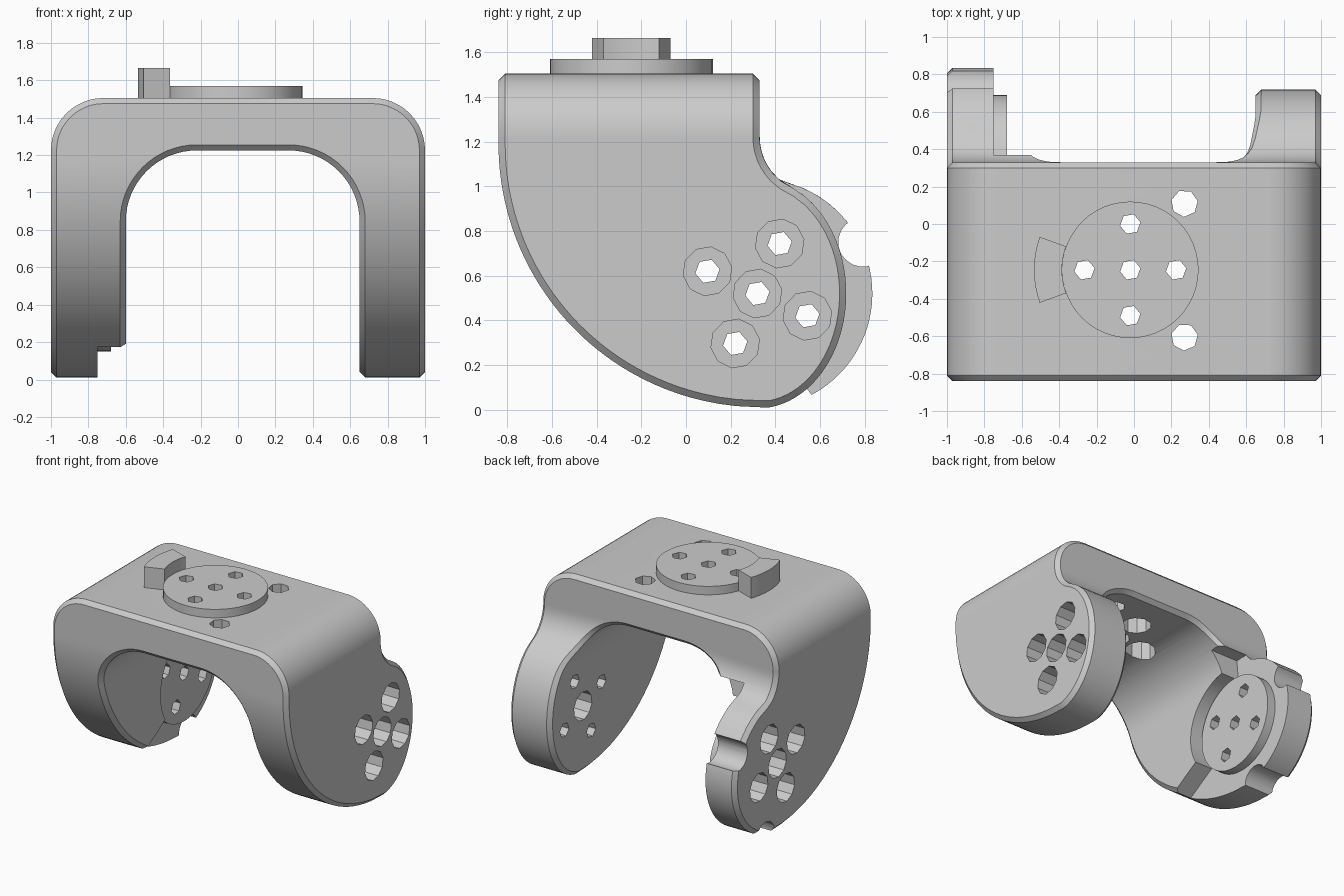
import bpy, bmesh
from math import sin, cos, radians, sqrt
from mathutils import Vector

if "Cube" in bpy.data.objects:
    bpy.data.objects.remove(bpy.data.objects["Cube"])

grey = bpy.data.materials.new("grey_plastic")
grey.use_nodes = True
grey.diffuse_color = (0.6, 0.6, 0.6, 1)
grey.node_tree.nodes["Principled BSDF"].inputs["Base Color"].default_value = (0.6, 0.6, 0.6, 1)

PIVOT = (0.32, 0.52)      # hinge axis in y, z
TILT = -24                # direction of the hinge bolt cross
TOP = 1.505
RIM = 0.515               # hinge rim radius
CH = 0.03                 # chamfer width
ARCH_Z, ARCH_R = 0.845, 0.38
CORNER_R = 0.28


def arc(c, r, a0, a1, n):
    angles = [radians(a0 + (a1 - a0) * i / n) for i in range(n + 1)]
    return [(c[0] + r * cos(a), c[1] + r * sin(a)) for a in angles]


def circle(c, r, n, turn=0):
    return arc(c, r, turn, turn + 360, n)[:-1]


def cross(c, d, turn):
    return [c] + circle(c, d, 4, turn)


def make_object(name, bm):
    bm.normal_update()
    bmesh.ops.recalc_face_normals(bm, faces=bm.faces)
    mesh = bpy.data.meshes.new(name)
    bm.to_mesh(mesh)
    bm.free()
    mesh.materials.append(grey)
    obj = bpy.data.objects.new(name, mesh)
    bpy.context.scene.collection.objects.link(obj)
    return obj


def prism(name, outlines, axis, lo, hi):
    """Extrude one or more flat outlines along an axis."""
    place = {"x": lambda a, b, t: (t, a, b), "z": lambda a, b, t: (a, b, t)}[axis]
    bm = bmesh.new()
    for outline in outlines:
        face = bm.faces.new([bm.verts.new(place(a, b, lo)) for a, b in outline])
        ext = bmesh.ops.extrude_face_region(bm, geom=[face], use_keep_orig=True)
        verts = [v for v in ext["geom"] if isinstance(v, bmesh.types.BMVert)]
        bmesh.ops.translate(bm, verts=verts, vec=Vector(place(0, 0, hi - lo)))
    return make_object(name, bm)


def root(v):
    return sqrt(max(v, 0))


# Side outline as front and back depth at a height, inset by d
def front_y(z, d):
    return 0.34 - root((1.18 - d) ** 2 - max(1.19 - z, 0) ** 2)


def back_y(z, d, reach, join):
    if z > join - d:
        return 0.58 - root((0.25 + d) ** 2 - max(1.22 - z, 0) ** 2)
    b = RIM - d
    return PIVOT[0] + (reach - d) / b * root(b * b - (z - PIVOT[1]) ** 2)


def section(outer, outer_in, inner, inner_in, reach, join, z_shift=0):
    """Chamfered cross-section between an outer and an inner point of the arch."""
    def point(p, d, back):
        z = p[1] + (z_shift if d else 0)
        return (p[0], back_y(z, d, reach, join) if back else front_y(z, d), z)
    order = [(outer_in, 0, 0), (outer, CH, 0), (outer, CH, 1), (outer_in, 0, 1),
             (inner_in, 0, 1), (inner, CH, 1), (inner, CH, 0), (inner_in, 0, 0)]
    return [point(*item) for item in order]


def half_sections(s, inner_x, reach, join):
    """Sections of one leg and its corner, from the tip up; s is the side."""
    rings, steps = [], 28
    for i in range(steps):                         # straight leg
        z = 0.01 + (ARCH_Z - 0.01) * (i / steps) ** 1.5
        shift = CH * (ARCH_Z - z) / (ARCH_Z - 0.01)
        rings.append(section((s, z), (s * (1 - CH), z), (s * inner_x, z),
                             (s * (inner_x + CH), z), reach, join, shift))
    cx = inner_x - ARCH_R
    for i in range(17):                            # inside of the arch
        a = radians(90 * i / 16)
        z = ARCH_Z + ARCH_R * sin(a)
        x, xi = cx + ARCH_R * cos(a), cx + (ARCH_R + CH) * cos(a)
        zi = ARCH_Z + (ARCH_R + CH) * sin(a)
        rings.append(section((s, z), (s * (1 - CH), z), (s * x, z), (s * xi, zi),
                             reach, join))
    for i in range(1, 13):                         # outer corner
        a = radians(90 * i / 12)
        x = s * (cx - 0.01 * i)
        ox, oz = 1 - CORNER_R, TOP - CORNER_R
        r = CORNER_R - CH
        rings.append(section((s * (ox + CORNER_R * cos(a)), oz + CORNER_R * sin(a)),
                             (s * (ox + r * cos(a)), oz + r * sin(a)),
                             (x, ARCH_Z + ARCH_R), (x, ARCH_Z + ARCH_R + CH), reach, join))
    return rings


# Bracket: sections swept over the arch from the +x tip to the -x tip
rings = half_sections(1, 0.65, 0.398, 1.0)
rings += half_sections(-1, 0.6, RIM, 1.024)[::-1]
bm = bmesh.new()
loops = [[bm.verts.new(p) for p in ring] for ring in rings]
for a, b in zip(loops, loops[1:]):
    for k in range(8):
        j = (k + 1) % 8
        bm.faces.new((a[k], a[j], b[j], b[k]))
for end in (loops[0], loops[-1]):
    for quad in ((0, 1, 2, 3), (4, 5, 6, 7), (0, 3, 4, 7)):
        bm.faces.new([end[k] for k in quad])
bracket = make_object("bracket", bm)

# Discs and rotation stop
disc_centre = (-0.02, -0.245)
hinge_disc = prism("hinge_disc", [circle(PIVOT, 0.37, 48)], "x", -0.76, -0.68)
top_disc = prism("top_disc", [circle(disc_centre, 0.365, 48)], "z", TOP - 0.01, 1.57)
stop = arc(disc_centre, 0.515, 160, 200, 8) + arc(disc_centre, 0.365, 200, 160, 8)
top_stop = prism("top_stop", [stop], "z", TOP - 0.01, 1.665)


def cut(objects, outlines, axis, lo, hi):
    tool = prism("cutter", outlines, axis, lo, hi)
    for obj in objects:
        mod = obj.modifiers.new("cut", "BOOLEAN")
        mod.operation, mod.solver, mod.object = "DIFFERENCE", "EXACT", tool
        bpy.context.view_layer.update()
        deps = bpy.context.evaluated_depsgraph_get()
        mesh = bpy.data.meshes.new_from_object(obj.evaluated_get(deps))
        obj.modifiers.clear()
        obj.data = mesh
    bpy.data.objects.remove(tool)


def drill(objects, centres, r, n, axis, lo, hi):
    cut(objects, [circle(c, r, n, 10) for c in centres], axis, lo, hi)


# Swing recess inside the -x leg, with two rounded notches in its rim
swing = (arc(PIVOT, 0.57, 96, -60, 32) + arc(PIVOT, 0.95, -62, -149, 12)
         + arc(PIVOT, 0.40, -149, -264, 24))
cut([bracket], [swing], "x", -0.75, -0.2)
notches = [arc(PIVOT, RIM + 0.01, TILT + t, TILT + t, 1)[0] for t in (-50, 50)]
drill([bracket], notches, 0.11, 20, "x", -1.2, -0.7)

# Bolt holes: wide bores on the outside, narrow holes right through
bolts = cross(PIVOT, 0.245, TILT)
drill([bracket], bolts[1:], 0.11, 10, "x", 0.78, 1.2)
drill([bracket], bolts[:1], 0.11, 10, "x", 0.5, 1.2)
drill([bracket], bolts[1:], 0.055, 6, "x", 0.5, 1.1)
drill([bracket], bolts, 0.11, 10, "x", -1.2, -0.82)
drill([bracket, hinge_disc], bolts, 0.055, 6, "x", -1.1, -0.5)

top_bolts = cross(disc_centre, 0.245, 0)
drill([bracket], top_bolts, 0.11, 10, "z", 1.0, 1.38)
drill([bracket, top_disc], top_bolts, 0.055, 6, "z", 1.1, 1.8)
drill([bracket], [(0.27, 0.11), (0.27, -0.605)], 0.072, 7, "z", 1.0, 1.8)

# Smooth curved walls, keep chamfers crisp
bpy.ops.object.select_all(action="DESELECT")
for obj in (bracket, hinge_disc, top_disc, top_stop):
    obj.select_set(True)
bpy.context.view_layer.objects.active = bracket
bpy.ops.object.shade_smooth_by_angle(angle=radians(30))
